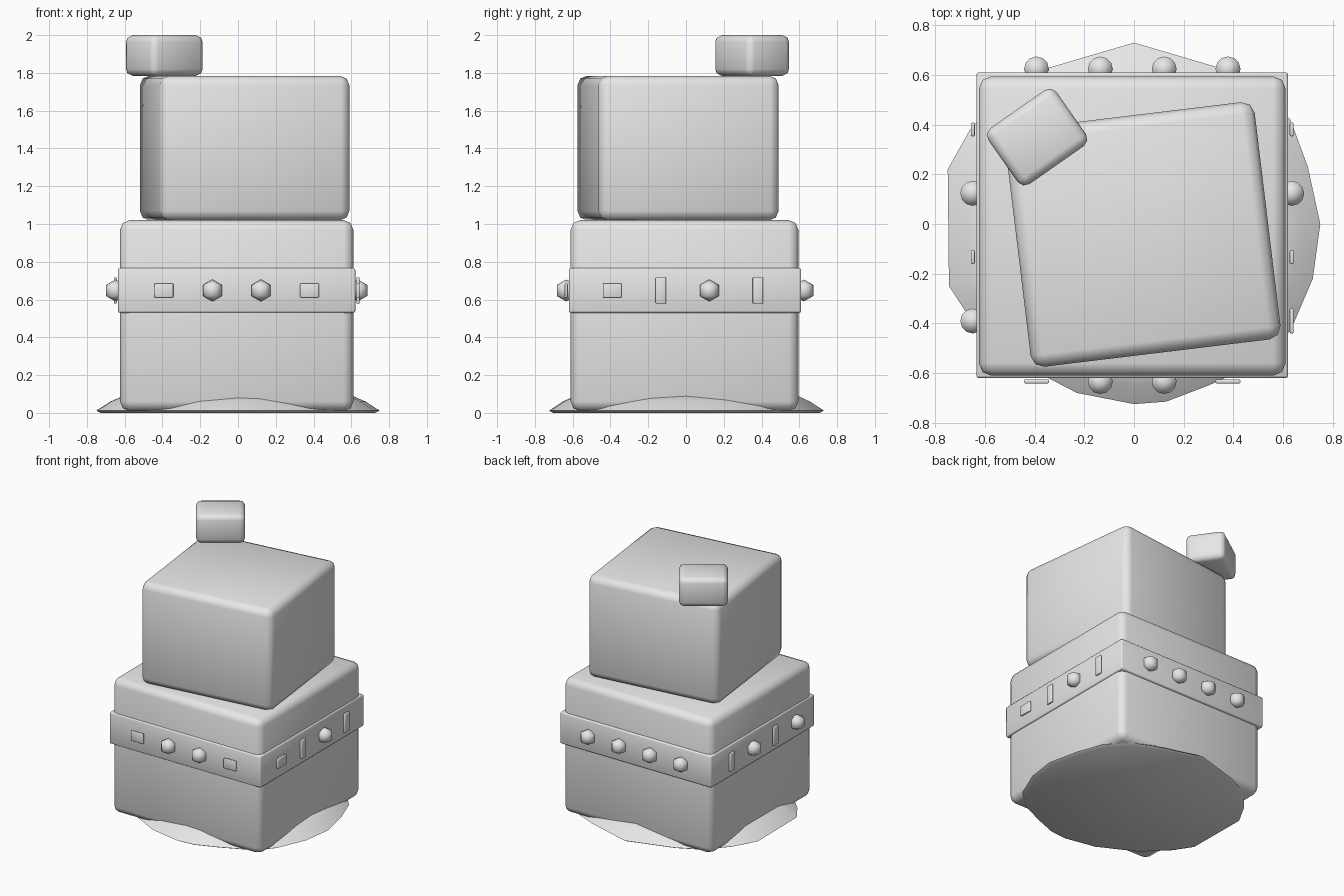
import bpy, bmesh, math
from mathutils import Matrix, Vector

if "Cube" in bpy.data.objects:
    bpy.data.objects.remove(bpy.data.objects["Cube"], do_unlink=True)

stone = bpy.data.materials.new("plain grey")
stone.use_nodes = True
stone.diffuse_color = (0.8, 0.8, 0.8, 1)
stone.node_tree.nodes["Principled BSDF"].inputs["Base Color"].default_value = (0.8, 0.8, 0.8, 1)


def add_object(name, bm):
    """Turn a bmesh into a smooth object with the shared material."""
    bmesh.ops.recalc_face_normals(bm, faces=bm.faces)
    for face in bm.faces:
        face.smooth = True
    mesh = bpy.data.meshes.new(name)
    bm.to_mesh(mesh)
    bm.free()
    mesh.materials.append(stone)
    obj = bpy.data.objects.new(name, mesh)
    bpy.context.collection.objects.link(obj)
    return obj


def block(name, centre, size, bevel, angle=0, segments=2):
    """Box with rounded edges, turned about z."""
    bm = bmesh.new()
    bmesh.ops.create_cube(bm, size=1, matrix=Matrix.Diagonal((*size, 1)))
    obj = add_object(name, bm)
    obj.location = centre
    obj.rotation_euler.z = math.radians(angle)
    mod = obj.modifiers.new("rounded edges", "BEVEL")
    mod.width = bevel
    mod.segments = segments
    return obj


def sharpen(obj):
    bpy.ops.object.select_all(action="DESELECT")
    obj.select_set(True)
    bpy.context.view_layer.objects.active = obj
    bpy.ops.object.shade_smooth_by_angle(angle=math.radians(30))


# Stacked blocks
block("lower_block", (-0.007, -0.008, 0.515), (1.235, 1.205, 1.01), 0.05)
block("upper_block", (0.035, -0.042, 1.402), (1.013, 0.962, 0.765), 0.05, 6.9)
block("top_block", (-0.39, 0.35, 1.892), (0.336, 0.275, 0.215), 0.035, 35)

# Band around the lower block
BAND = Vector((-0.007, -0.005, 0.648))
HALF = Vector((0.628, 0.615))
block("band", BAND, (2 * HALF.x, 2 * HALF.y, 0.236), 0.01)


def stud(name, place):
    bm = bmesh.new()
    bmesh.ops.create_uvsphere(bm, u_segments=12, v_segments=3, radius=0.058)
    add_object(name, bm).location = place


# Ornaments on each side, listed along the axis in the increasing direction
SIDES = {
    "front": ((0, -1), ["plate", "stud", "stud", "plate"]),
    "back": ((0, 1), ["stud", "stud", "stud", "stud"]),
    "left": ((1, 0), ["plate", "slot", "stud", "slot"]),
    "right": ((-1, 0), ["stud", "slot", "stud", "slot"]),
}
SHAPES = {"plate": (0.1, 0.075), "slot": (0.055, 0.14)}
for side, (normal, kinds) in SIDES.items():
    out = Vector((*normal, 0))
    along = Vector((abs(out.y), abs(out.x), 0))
    reach = abs(out.x) * HALF.x + abs(out.y) * HALF.y + 0.014
    for i, kind in enumerate(kinds):
        place = BAND + out * reach + along * (i - 1.5) * 0.257
        name = f"{side}_{kind}_{i + 1}"
        if kind == "stud":
            stud(name, place)
        else:
            width, height = SHAPES[kind]
            size = along * width + Vector(map(abs, out)) * 0.016
            size.z = height
            block(name, place, size, 0.005)

# Uneven mound at the foot
OUTLINE = [(.75, 0), (.7, .23), (.63, .42), (.5, .56), (.34, .63), (0, .73),
           (-.34, .63), (-.52, .54), (-.66, .38), (-.75, .22), (-.745, -.25),
           (-.66, -.38), (-.5, -.54), (-.23, -.68), (0, -.725), (.13, -.715),
           (.3, -.65), (.52, -.55), (.63, -.43), (.72, -.22)]
bm = bmesh.new()
rings = [[bm.verts.new((x * s, y * s, z)) for x, y in OUTLINE]
         for s, z in ((0.97, 0), (1, 0.012), (0.9, 0.06), (0.78, 0.1))]
count = len(OUTLINE)
for low, high in zip(rings, rings[1:]):
    for i in range(count):
        j = (i + 1) % count
        bm.faces.new((low[i], low[j], high[j], high[i]))
bm.faces.new(rings[0])
bm.faces.new(rings[-1])
sharpen(add_object("base_mound", bm))
